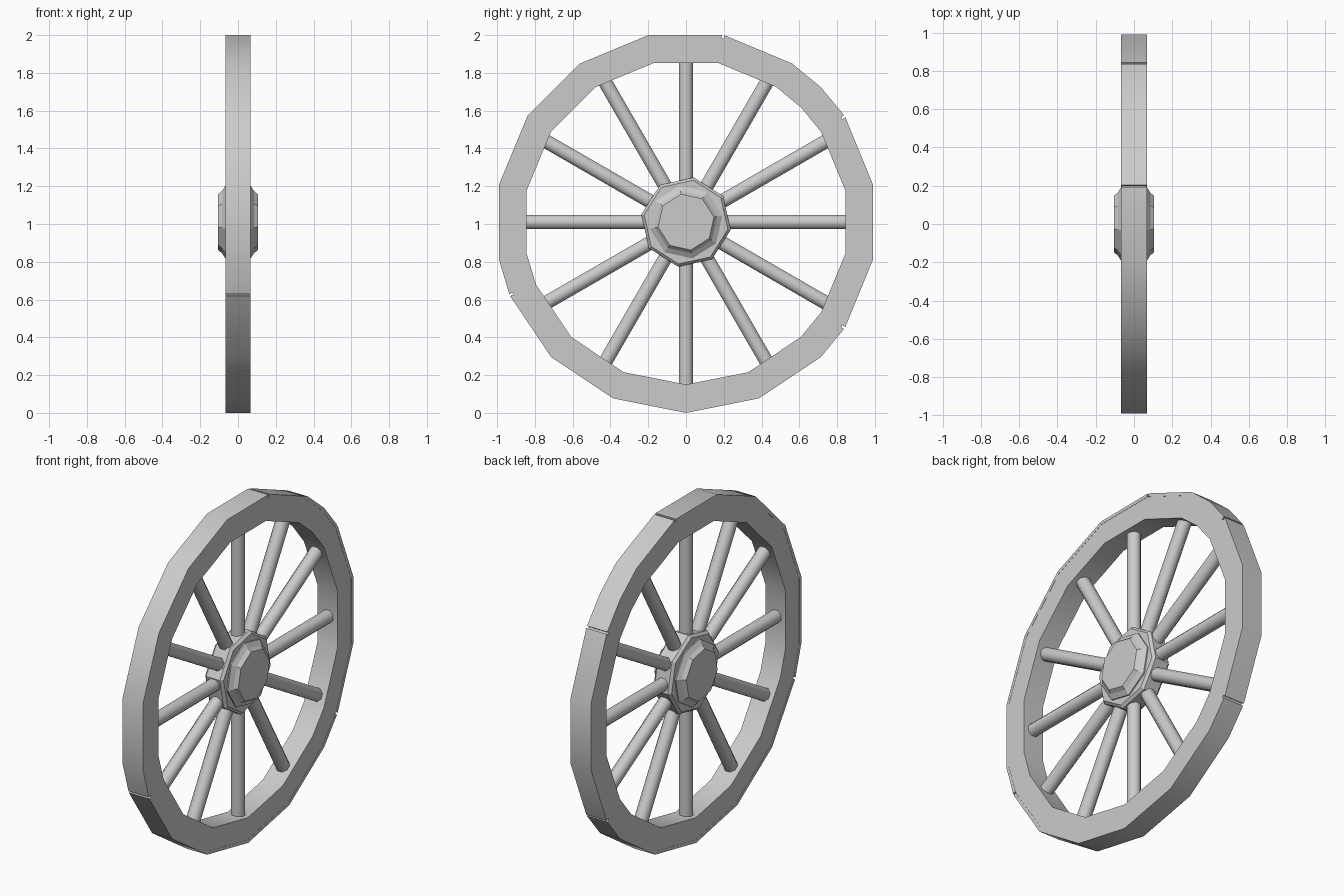
import bpy, bmesh
from math import radians, sin, cos, pi
from mathutils import Matrix

if "Cube" in bpy.data.objects:
    bpy.data.objects.remove(bpy.data.objects["Cube"])

R = 1.01          # outer radius
CZ = 1.01         # axle height


def finish(name, bm, angle):
    bmesh.ops.recalc_face_normals(bm, faces=bm.faces)
    me = bpy.data.meshes.new(name)
    bm.to_mesh(me)
    bm.free()
    ob = bpy.data.objects.new(name, me)
    bpy.context.collection.objects.link(ob)
    ob.location.z = CZ
    if angle:
        bpy.ops.object.select_all(action='DESELECT')
        ob.select_set(True)
        bpy.context.view_layer.objects.active = ob
        bpy.ops.object.shade_smooth_by_angle(angle=radians(angle))
    return ob


def arc_band(name, angles, r0, r1, w, closed=False):
    """Sweep a rectangle (r0..r1 by -w..w) round the axle through the given angles."""
    bm = bmesh.new()
    loops = []
    for a in angles:
        c, s = cos(radians(a)), sin(radians(a))
        loops.append([bm.verts.new((x, r * c, r * s))
                      for x, r in ((-w, r0), (w, r0), (w, r1), (-w, r1))])
    pairs = list(zip(loops, loops[1:]))
    if closed:
        pairs.append((loops[-1], loops[0]))
    else:
        bm.faces.new(loops[0])
        bm.faces.new(loops[-1])
    for a, b in pairs:
        for i in range(4):
            j = (i + 1) % 4
            bm.faces.new((a[i], a[j], b[j], b[i]))
    return finish(name, bm, 30)


def lathe(name, profile, sides, offset):
    """Revolve (x, radius) points about the axle and cap both ends."""
    bm = bmesh.new()
    loops = []
    for x, r in profile:
        ang = [radians(offset) + 2 * pi * k / sides for k in range(sides)]
        loops.append([bm.verts.new((x, r * cos(t), r * sin(t))) for t in ang])
    for a, b in zip(loops, loops[1:]):
        for k in range(sides):
            m = (k + 1) % sides
            bm.faces.new((a[k], a[m], b[m], b[k]))
    bm.faces.new(loops[0])
    bm.faces.new(loops[-1])
    return finish(name, bm, 0)


# Uneven rim made of four felloes; each list is one felloe's corner angles
felloes = [
    [-33.75, -11.25, 11.25, 33.75],
    [33.75, 45, 56.25, 78.75],
    [78.75, 101.25, 123.75, 146.25, 168.75, 191.25, 202.5],
    [202.5, 225, 247.5, 270, 292.5, 315, 326.25],
]

# Wooden rim
arc_band("rim", [a for f in felloes for a in f[:-1]], 0.86, R - 0.018, 0.066, closed=True)

# Outer tyre strips with a narrow crack between them
for i, f in enumerate(felloes):
    arc_band(f"tyre_strip_{i + 1}", [f[0] + 0.35] + f[1:-1] + [f[-1] - 0.35],
             R - 0.02, R, 0.067)

# Spokes
for i in range(12):
    bm = bmesh.new()
    bmesh.ops.create_cone(bm, cap_ends=True, segments=8, radius1=0.04, radius2=0.04,
                          depth=0.69, matrix=Matrix.Rotation(i * pi / 6, 4, 'X')
                          @ Matrix.Translation((0, 0, 0.525))
                          @ Matrix.Rotation(pi / 8, 4, 'Z'))
    finish(f"spoke_{i + 1}", bm, 50)

# Hub drum and the stepped cap on each side
lathe("hub", [(-0.06, 0.225), (-0.045, 0.24), (0.045, 0.24), (0.06, 0.225)], 8, 35)
for name, s in (("hub_cap_right", 1), ("hub_cap_left", -1)):
    lathe(name, [(0.04 * s, 0.195), (0.067 * s, 0.195), (0.085 * s, 0.167), (0.105 * s, 0.15)], 8, 10)
